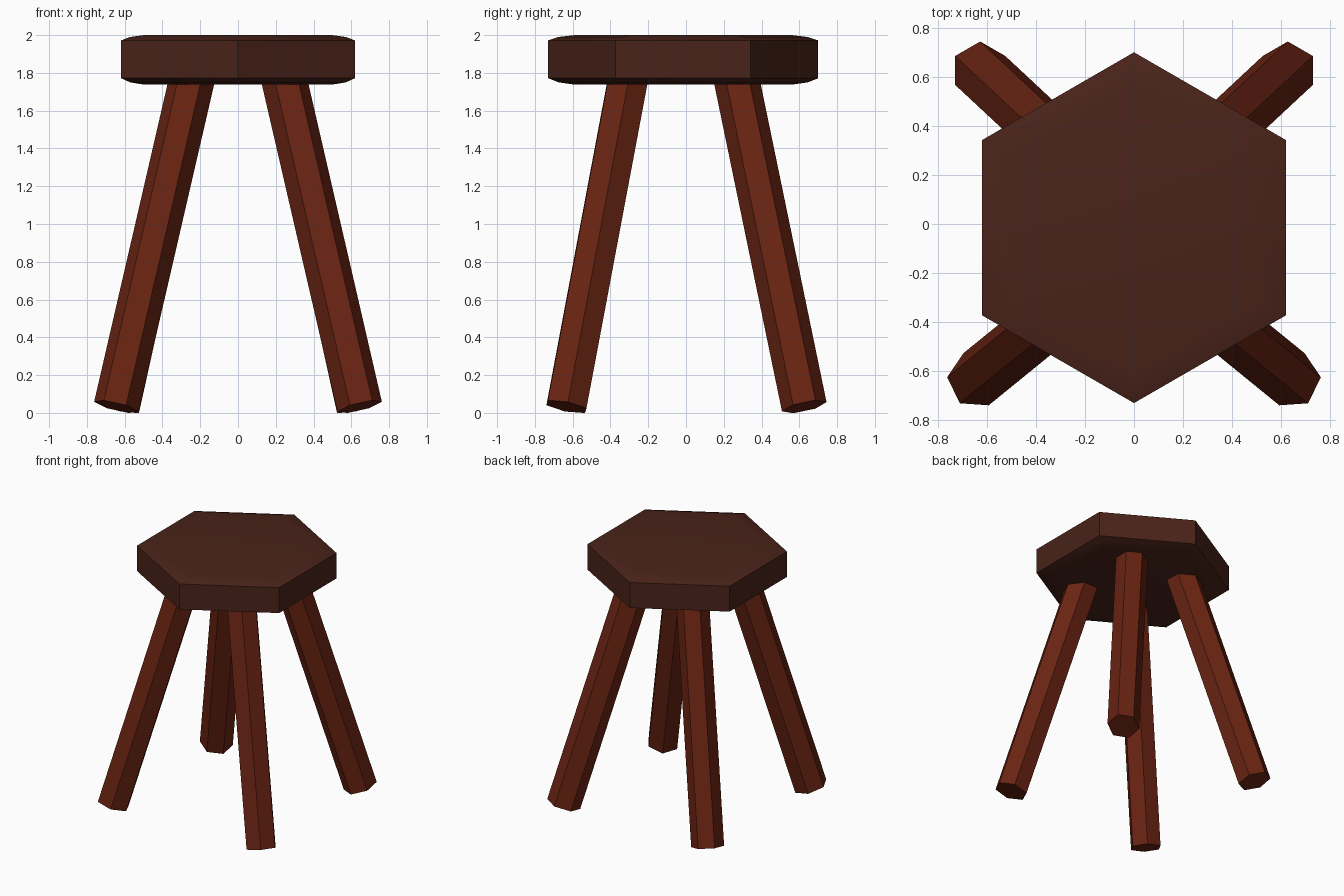
import bpy, bmesh, math
from mathutils import Vector

if "Cube" in bpy.data.objects:
    bpy.data.objects.remove(bpy.data.objects["Cube"])


def material(name, color):
    m = bpy.data.materials.new(name)
    m.diffuse_color = color
    m.use_nodes = True
    m.node_tree.nodes["Principled BSDF"].inputs["Base Color"].default_value = m.diffuse_color
    return m


def loft(name, rings, mat):
    """Skin a stack of equal-sized vertex rings and cap both ends."""
    bm = bmesh.new()
    loops = [[bm.verts.new(p) for p in ring] for ring in rings]
    n = len(loops[0])
    for a, b in zip(loops, loops[1:]):
        for i in range(n):
            j = (i + 1) % n
            bm.faces.new((a[i], a[j], b[j], b[i]))
    bm.faces.new(loops[0])
    bm.faces.new(loops[-1])
    bmesh.ops.recalc_face_normals(bm, faces=bm.faces)
    mesh = bpy.data.meshes.new(name)
    bm.to_mesh(mesh)
    bm.free()
    mesh.materials.append(mat)
    obj = bpy.data.objects.new(name, mesh)
    bpy.context.collection.objects.link(obj)
    return obj


def hexagon(radius, roll):
    return [(radius * math.cos(math.radians(roll + 60 * i)),
             radius * math.sin(math.radians(roll + 60 * i))) for i in range(6)]


seat_wood = material("seat_wood", (0.068, 0.017, 0.010, 1))
leg_wood = material("leg_wood", (0.14, 0.017, 0.006, 1))

# Seat: hexagonal slab with softly rounded rims (radius, height)
profile = [(0.575, 1.738), (0.66, 1.75), (0.715, 1.772),
           (0.715, 1.972), (0.66, 1.99), (0.575, 2.0)]
seat = loft("seat", [[Vector((x, y - 0.015, z)) for x, y in hexagon(r, 90)]
                     for r, z in profile], seat_wood)
bpy.context.view_layer.objects.active = seat
seat.select_set(True)
bpy.ops.object.shade_smooth_by_angle(angle=math.radians(30))


# Legs: splayed hexagonal bars, ends cut square to the leg axis
def leg(name, foot, slope, roll, side):
    axis = Vector((slope[0], slope[1], 1))
    rings = []
    for height in (0, 1.78):
        centre = Vector(foot) + axis * height
        ring = []
        for x, y in hexagon(0.118, roll):
            z = -(axis.x * x + axis.y * y)
            p = centre + Vector((x, y, z))
            p.x *= side
            ring.append(p)
        rings.append(ring)
    loft(name, rings, leg_wood)


for side, label in ((1, "right"), (-1, "left")):
    leg("front_leg_" + label, (0.644, -0.633, 0.033), (-0.231, 0.188), 4, side)
    leg("back_leg_" + label, (0.627, 0.626, 0.033), (-0.222, -0.207), 90, side)
